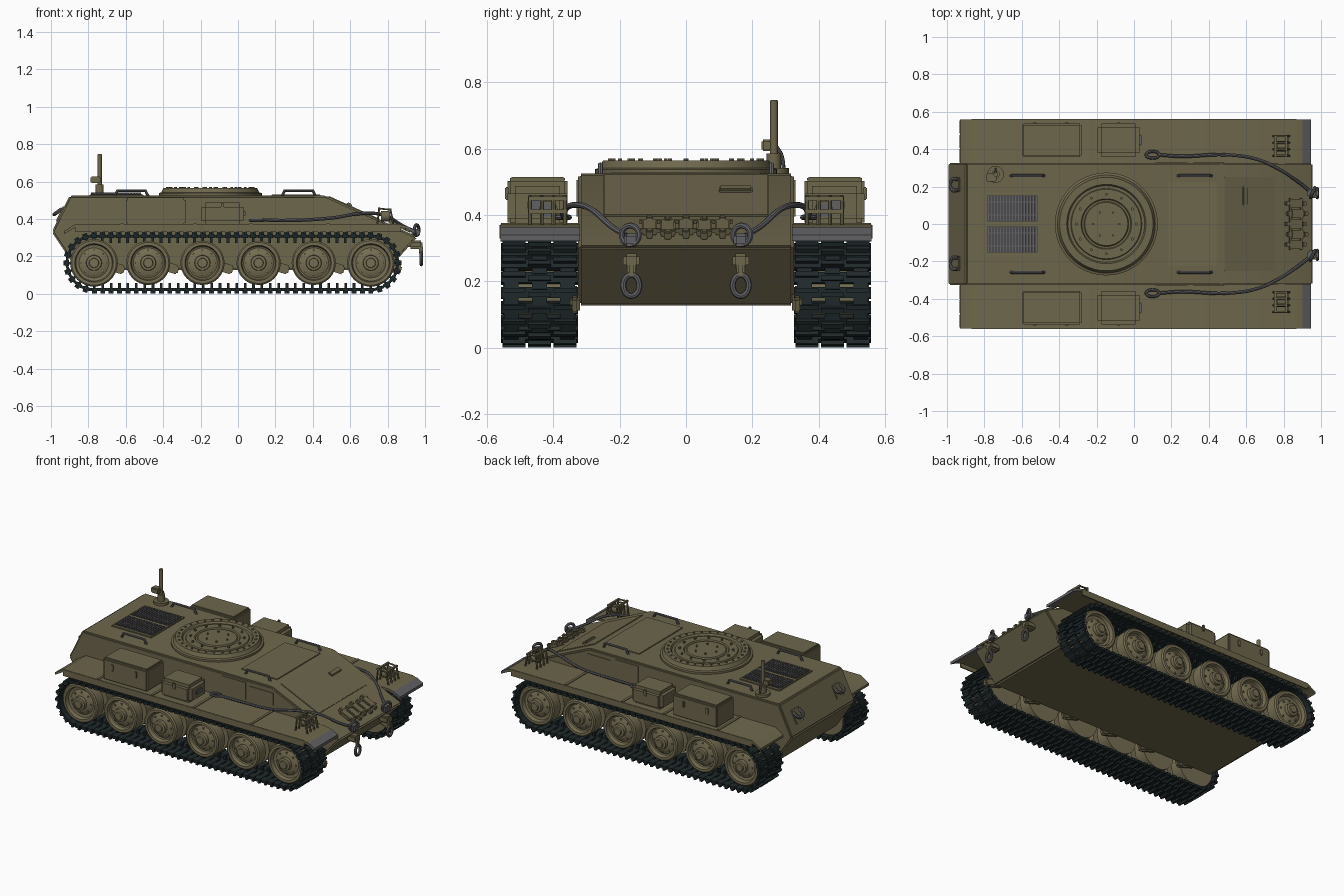
import bpy, bmesh
from math import pi, sin, cos, radians, atan
from mathutils import Matrix, Vector

cube = bpy.data.objects.get("Cube")
if cube:
    bpy.data.objects.remove(cube, do_unlink=True)


def material(name, rgb, rough=0.8):
    m = bpy.data.materials.new(name)
    m.use_nodes = True
    m.diffuse_color = (*rgb, 1)
    bsdf = next(n for n in m.node_tree.nodes if n.type == 'BSDF_PRINCIPLED')
    bsdf.inputs["Base Color"].default_value = (*rgb, 1)
    bsdf.inputs["Roughness"].default_value = rough
    return m


OLIVE = material("olive paint", (0.155, 0.135, 0.072))
WHEEL = material("wheel olive", (0.18, 0.155, 0.085))
TRACK = material("dark track steel", (0.014, 0.022, 0.024))
STEEL = material("grey steel", (0.12, 0.12, 0.13))
DARK = material("dark recess", (0.035, 0.035, 0.035))


def finish(name, bm, mat):
    bmesh.ops.recalc_face_normals(bm, faces=bm.faces)
    me = bpy.data.meshes.new(name)
    bm.to_mesh(me)
    bm.free()
    me.materials.append(mat)
    ob = bpy.data.objects.new(name, me)
    bpy.context.collection.objects.link(ob)
    return ob


def bevel(bm, width, seg=2):
    bmesh.ops.bevel(bm, geom=bm.edges[:], offset=width, segments=seg,
                    affect='EDGES', clamp_overlap=True)


def add_box(bm, loc, size, frame=Matrix()):
    mat = frame @ Matrix.Translation(loc) @ Matrix.Diagonal((*size, 1))
    bmesh.ops.create_cube(bm, size=1, matrix=mat)


def box(name, loc, size, mat=OLIVE, bev=0, tilt=0):
    bm = bmesh.new()
    add_box(bm, (0, 0, 0), size)
    if bev:
        bevel(bm, bev)
    bm.transform(Matrix.Translation(loc) @ Matrix.Rotation(tilt, 4, 'Y'))
    return finish(name, bm, mat)


def prism(name, profile, y0, y1, mat=OLIVE, bev=0):
    """Extrude an x-z profile across y."""
    bm = bmesh.new()
    face = bm.faces.new([bm.verts.new((x, y0, z)) for x, z in profile])
    new = bmesh.ops.extrude_face_region(bm, geom=[face])["geom"]
    bmesh.ops.translate(bm, vec=(0, y1 - y0, 0),
                        verts=[v for v in new if isinstance(v, bmesh.types.BMVert)])
    if bev:
        bevel(bm, bev)
    return finish(name, bm, mat)


def lathe(name, profile, loc, mat=OLIVE, rot=Matrix(), steps=32):
    """Spin an (r, height) profile about its axis."""
    bm = bmesh.new()
    vs = [bm.verts.new((r, 0, h)) for r, h in profile]
    es = [bm.edges.new(p) for p in zip(vs, vs[1:])]
    bmesh.ops.spin(bm, geom=vs + es, cent=(0, 0, 0), axis=(0, 0, 1),
                   angle=2 * pi, steps=steps, use_duplicate=False)
    bmesh.ops.remove_doubles(bm, verts=bm.verts, dist=0.0002)
    bm.transform(Matrix.Translation(loc) @ rot)
    return finish(name, bm, mat)


def rod(name, loc, r, h, mat=OLIVE, rot=Matrix(), steps=16):
    return lathe(name, [(0, 0), (r, 0), (r, h), (0, h)], loc, mat, rot, steps)


def tube(name, pts, r, mat=STEEL, closed=False, smooth=True):
    cu = bpy.data.curves.new(name, 'CURVE')
    cu.dimensions = '3D'
    cu.bevel_depth, cu.bevel_resolution, cu.resolution_u = r, 2, 6
    cu.use_fill_caps = True
    sp = cu.splines.new('BEZIER' if smooth else 'POLY')
    knots = sp.bezier_points if smooth else sp.points
    knots.add(len(pts) - 1)
    for k, p in zip(knots, pts):
        if smooth:
            k.co, k.handle_left_type, k.handle_right_type = p, 'AUTO', 'AUTO'
        else:
            k.co = (*p, 1)
    sp.use_cyclic_u = closed
    tmp = bpy.data.objects.new(name + "_path", cu)
    bpy.context.collection.objects.link(tmp)
    dg = bpy.context.evaluated_depsgraph_get()
    me = bpy.data.meshes.new_from_object(tmp.evaluated_get(dg))
    bpy.data.objects.remove(tmp, do_unlink=True)
    me.materials.clear()
    me.materials.append(mat)
    ob = bpy.data.objects.new(name, me)
    bpy.context.collection.objects.link(ob)
    return ob


# Hull with long sloped nose plate
SLOPE = 0.45
TILT = atan(SLOPE)
nose_z = lambda x: 0.525 - SLOPE * (x - 0.47)
prism("hull", [(-0.9, 0.525), (0.47, 0.525), (0.96, nose_z(0.96)), (0.8, 0.127),
               (-0.86, 0.127), (-0.995, 0.33)], -0.326, 0.326, OLIVE, 0.009)

# Turret ring cover with concentric steps and bolts
RING = (-0.148, 0, 0.52)
lathe("turret_ring", [(0.275, 0), (0.275, 0.018), (0.262, 0.022), (0.25, 0.045), (0.212, 0.045),
                      (0.205, 0.034), (0.19, 0.034), (0.186, 0.04), (0.135, 0.04), (0.13, 0.033),
                      (0.12, 0.033), (0.115, 0.04), (0, 0.04)], RING, steps=48)
for radius, count, size in ((0.23, 30, 0.007), (0.16, 12, 0.008), (0.07, 6, 0.006)):
    for i in range(count):
        a = 2 * pi * i / count
        rod("ring_bolt", (RING[0] + radius * cos(a), radius * sin(a), 0.555), size, 0.015, steps=6)

# Engine deck grilles
box("engine_deck_frame", (-0.65, 0, 0.526), (0.29, 0.345, 0.012), OLIVE, 0.003)
for s in (1, -1):
    box("grille_recess", (-0.65, s * 0.083, 0.531), (0.27, 0.14, 0.006), DARK)
    for i in range(17):
        box("grille_slat", (-0.778 + i * 0.016, s * 0.083, 0.535), (0.009, 0.135, 0.008), STEEL)
    for k in (-0.035, 0.035):
        box("grille_bar", (-0.65, s * 0.083 + k, 0.537), (0.265, 0.005, 0.007), STEEL)

# Deck hatch, sight cover and nose plate panel
box("driver_hatch", (0.31, 0, 0.526), (0.26, 0.45, 0.008), OLIVE, 0.002)
box("nose_seam", (0.62, 0, nose_z(0.62) + 0.001), (0.30, 0.50, 0.007), OLIVE, 0.002, TILT)
box("vision_cover", (0.595, 0.15, nose_z(0.595) + 0.008), (0.03, 0.1, 0.016), OLIVE, 0.004, TILT)

# Antenna mast
rod("mast_base", (-0.74, 0.265, 0.52), 0.045, 0.022)
rod("mast_socket", (-0.74, 0.265, 0.53), 0.022, 0.055)
rod("mast", (-0.74, 0.265, 0.53), 0.012, 0.215)
rod("mast_tip", (-0.74, 0.265, 0.735), 0.009, 0.012)
box("mast_bracket", (-0.762, 0.25, 0.61), (0.055, 0.045, 0.035), OLIVE, 0.005)
tube("mast_stay", [(-0.74, 0.295, 0.52), (-0.74, 0.288, 0.58), (-0.74, 0.27, 0.61)], 0.006)

# Spare track links on the nose plate
for i in range(5):
    y = (i - 2) * 0.055
    x = 0.865 + (0.008 if i % 2 else 0)
    box("spare_link", (x, y, nose_z(x) + 0.016), (0.075, 0.046, 0.022), OLIVE, 0.004, TILT)
    for d in (-0.045, 0.045):
        box("spare_link_lug", (x + d, y, nose_z(x + d) + 0.018), (0.024, 0.022, 0.026), OLIVE, 0.004, TILT)
for d in (-0.03, 0.03):
    box("spare_link_pin", (0.865 + d, 0, nose_z(0.865 + d) + 0.02), (0.01, 0.28, 0.012), OLIVE, 0, TILT)

LINKS, X0, X1, CZ, R = 86, -0.77, 0.71, 0.165, 0.142
STRAIGHT, ARC = X1 - X0, pi * R


def track_frame(d, y):
    """Frame on the track loop: local x along the run, local z outward."""
    if d < STRAIGHT:
        x, z, a = X0 + d, CZ + R, 0
    elif d < STRAIGHT + ARC:
        a = (d - STRAIGHT) / R
        x, z = X1 + R * sin(a), CZ + R * cos(a)
    elif d < 2 * STRAIGHT + ARC:
        x, z, a = X1 - (d - STRAIGHT - ARC), CZ - R, pi
    else:
        a = pi + (d - 2 * STRAIGHT - ARC) / R
        x, z = X0 + R * sin(a), CZ + R * cos(a)
    return Matrix.Translation((x, y, z)) @ Matrix.Rotation(a, 4, 'Y')


for s in (1, -1):
    side = "left" if s > 0 else "right"
    # Track: plate, cleats, hinge knuckles and guide horn per link
    bm = bmesh.new()
    pitch = 2 * (STRAIGHT + ARC) / LINKS
    for i in range(LINKS):
        f = track_frame(i * pitch, s * 0.442)
        add_box(bm, (0, 0, 0), (0.033, 0.232, 0.018), f)
        for k in (-1, 0, 1):
            add_box(bm, (0.006 * (-1) ** k, k * 0.077, 0.014), (0.014, 0.07, 0.016), f)
            add_box(bm, (pitch / 2, k * 0.085, 0), (0.03, 0.045, 0.014), f)
        add_box(bm, (0, 0, -0.02), (0.014, 0.016, 0.03), f)
    finish(side + "_track", bm, TRACK)

    # Road wheels: paired dished discs with hub, and suspension arms
    to_side = Matrix.Rotation(-s * pi / 2, 4, 'X')
    for i, x in enumerate((-0.77, -0.48, -0.19, 0.11, 0.405, 0.71)):
        r = 0.127 if i in (0, 5) else 0.118
        lathe(side + "_wheel", [(0, 0.35), (r, 0.35), (r, 0.425), (0.07, 0.425), (0.07, 0.46),
                                (r, 0.46), (r, 0.525), (r - 0.008, 0.532), (r - 0.024, 0.532),
                                (r - 0.03, 0.508), (0.08, 0.505), (0.05, 0.52), (0.042, 0.52),
                                (0.04, 0.54), (0.026, 0.543), (0.024, 0.552), (0, 0.552)],
              (x, 0, CZ), WHEEL, to_side)
        for k in range(8):
            a = k * pi / 4
            rod(side + "_wheel_bolt", (x + 0.066 * cos(a), s * 0.505, CZ + 0.066 * sin(a)),
                0.006, 0.014, WHEEL, to_side, 6)
        box(side + "_suspension_arm", (x + 0.1, s * 0.335, 0.145), (0.13, 0.03, 0.05), OLIVE, 0.008, 0.3)

    # Fender, skirt lip and sloping mudguards
    sheet = [(-0.93, 0.335), (-0.87, 0.372), (0.86, 0.372), (0.9, 0.362), (0.9, 0.347),
             (0.855, 0.357), (-0.865, 0.357), (-0.93, 0.32)]
    ys = sorted((s * 0.32, s * 0.56))
    prism(side + "_fender", sheet, *ys)
    prism(side + "_front_mudguard", [(0.9, 0.364), (0.945, 0.34), (0.945, 0.322), (0.9, 0.345)],
          *ys, STEEL)
    box(side + "_fender_lip", (0, s * 0.558, 0.35), (1.74, 0.008, 0.04))
    for x in (-0.62, -0.23, 0.07, 0.48):
        box(side + "_fender_strap", (x, s * 0.44, 0.373), (0.016, 0.235, 0.006))

    # Stowage boxes with lids and latches
    box(side + "_rear_stowage_box", (-0.44, s * 0.448, 0.44), (0.32, 0.18, 0.14), OLIVE, 0.008)
    box(side + "_rear_box_lid", (-0.44, s * 0.448, 0.508), (0.305, 0.165, 0.014), OLIVE, 0.004)
    box(side + "_front_stowage_box", (-0.083, s * 0.448, 0.427), (0.225, 0.18, 0.12), OLIVE, 0.022)
    box(side + "_front_box_handle", (0.033, s * 0.448, 0.43), (0.012, 0.06, 0.03), STEEL, 0.004)
    for x in (-0.53, -0.36, -0.083):
        box(side + "_box_latch", (x, s * 0.54, 0.465), (0.018, 0.012, 0.04), OLIVE, 0.003)

    # Hull side panels and deck handles
    for x in (0.2, 0.4):
        box(side + "_hull_panel", (x, s * 0.326, 0.45), (0.17, 0.008, 0.11 if x < 0.3 else 0.08))
    for x in (-0.57, 0.325):
        tube(side + "_deck_handle", [(x - 0.09, s * 0.258, 0.52), (x - 0.075, s * 0.258, 0.552),
                                     (x + 0.075, s * 0.258, 0.552), (x + 0.09, s * 0.258, 0.52)],
             0.008, STEEL, smooth=False)

    # Caged headlight
    rod(side + "_headlight", (0.765, s * 0.415, 0.415), 0.028, 0.045, OLIVE, Matrix.Rotation(pi / 2, 4, 'Y'))
    rod(side + "_headlight_lens", (0.81, s * 0.415, 0.415), 0.022, 0.003, STEEL, Matrix.Rotation(pi / 2, 4, 'Y'))
    for y in (0.365, 0.4, 0.435, 0.47):
        tube(side + "_cage_hoop", [(0.745, s * y, 0.37), (0.755, s * y, 0.455), (0.815, s * y, 0.45),
                                   (0.83, s * y, 0.37)], 0.006, OLIVE, smooth=False)
    for x, z in ((0.755, 0.455), (0.815, 0.45), (0.822, 0.41)):
        box(side + "_cage_bar", (x, s * 0.417, z), (0.012, 0.115, 0.012))

    # Tow cable with end eyes
    tube(side + "_tow_cable", [(0.13, s * 0.37, 0.395), (0.25, s * 0.362, 0.392), (0.5, s * 0.37, 0.405),
                               (0.67, s * 0.342, 0.43), (0.78, s * 0.29, 0.42), (0.885, s * 0.22, 0.362),
                               (0.935, s * 0.18, 0.338)], 0.009)
    ring = [(2 * pi * k / 10) for k in range(10)]
    tube(side + "_cable_eye", [(0.1 + 0.035 * cos(a), s * 0.37 + 0.018 * sin(a), 0.393) for a in ring],
         0.008, STEEL, True)
    tube(side + "_nose_eye", [(0.955 + 0.012 * cos(a), s * 0.168 + 0.026 * cos(a), 0.34 + 0.028 * sin(a))
                              for a in ring], 0.009, STEEL, True)
    box(side + "_nose_hook", (0.95, s * 0.165, 0.325), (0.045, 0.045, 0.04), STEEL, 0.008)

    # Lower tow bracket with hanging shackle
    box(side + "_tow_bracket", (0.95, s * 0.165, 0.262), (0.075, 0.05, 0.045), OLIVE, 0.01)
    box(side + "_tow_lug", (0.978, s * 0.165, 0.235), (0.022, 0.026, 0.05), OLIVE, 0.006)
    tube(side + "_shackle", [(0.98, s * 0.165 + 0.024 * sin(a), 0.188 + 0.032 * cos(a)) for a in ring],
         0.009, STEEL, True)

    # Rear tow hook
    box(side + "_rear_hook_plate", (-0.95, s * 0.21, 0.425), (0.012, 0.075, 0.09), OLIVE, 0.003, 0.44)
    tube(side + "_rear_hook", [(-0.94, s * 0.18, 0.455), (-0.975, s * 0.185, 0.43),
                               (-0.975, s * 0.235, 0.43), (-0.94, s * 0.24, 0.455)], 0.01)

# Smooth curved surfaces, keep hard edges
bpy.ops.object.select_all(action='DESELECT')
for ob in bpy.context.collection.objects:
    if ob.type == 'MESH':
        ob.select_set(True)
        bpy.context.view_layer.objects.active = ob
bpy.ops.object.shade_smooth_by_angle(angle=radians(32))
